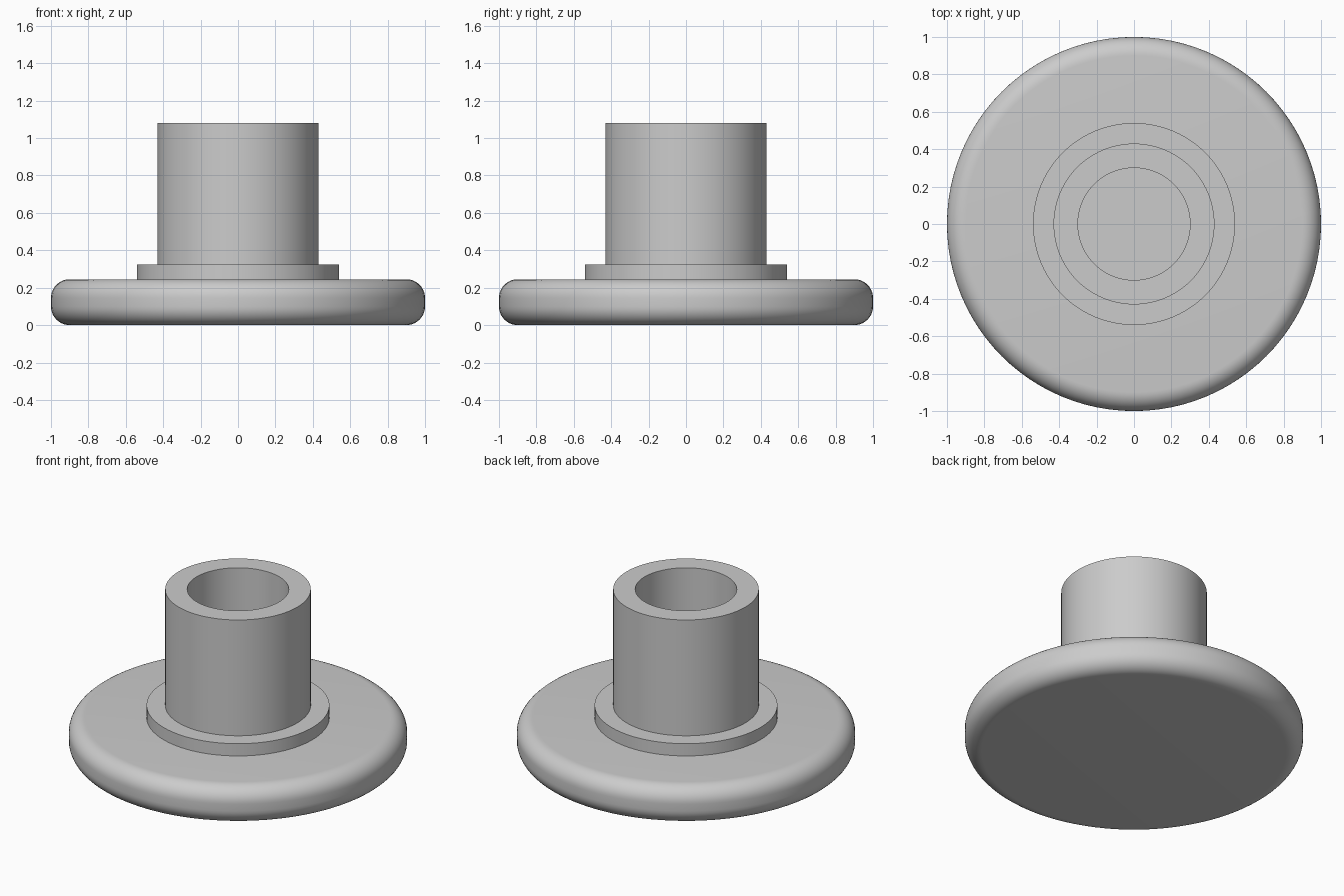
import bpy, bmesh, math

cube = bpy.data.objects.get("Cube")
if cube:
    bpy.data.objects.remove(cube, do_unlink=True)

SEGMENTS = 96
DISC_TOP, COLLAR_TOP, POST_TOP = 0.245, 0.325, 1.08
EDGE = 0.1

grey = bpy.data.materials.new("plain_grey")
grey.use_nodes = True
colour = (0.6, 0.6, 0.6, 1)
grey.diffuse_color = colour
grey.node_tree.nodes["Principled BSDF"].inputs["Base Color"].default_value = colour


def lathe(name, profile):
    """Revolve an (r, z) profile about the z axis."""
    bm = bmesh.new()
    verts = [bm.verts.new((r, 0, z)) for r, z in profile]
    edges = [bm.edges.new(pair) for pair in zip(verts, verts[1:])]
    bmesh.ops.spin(bm, geom=verts + edges, cent=(0, 0, 0), axis=(0, 0, 1),
                   angle=math.tau, steps=SEGMENTS, use_duplicate=False)
    bmesh.ops.remove_doubles(bm, verts=bm.verts, dist=1e-4)
    bmesh.ops.recalc_face_normals(bm, faces=bm.faces)
    mesh = bpy.data.meshes.new(name)
    bm.to_mesh(mesh)
    bm.free()
    mesh.materials.append(grey)
    obj = bpy.data.objects.new(name, mesh)
    bpy.context.collection.objects.link(obj)
    bpy.ops.object.select_all(action="DESELECT")
    obj.select_set(True)
    bpy.context.view_layer.objects.active = obj
    bpy.ops.object.shade_smooth_by_angle(angle=math.radians(30))
    return obj


def arc(r, z, start, steps=10):
    """Quarter circle of the rounded rim, starting at an angle in degrees."""
    angles = [math.radians(start + 90 * i / steps) for i in range(steps + 1)]
    return [(r + EDGE * math.cos(a), z + EDGE * math.sin(a)) for a in angles]


# Wide base disc with a rounded rim
rim = arc(1 - EDGE, EDGE, -90) + arc(1 - EDGE, DISC_TOP - EDGE, 0)
lathe("base_disc", [(0, 0)] + rim + [(0, DISC_TOP)])

# Low collar and the hollow post, with a blind bore down to the collar
lathe("collar", [(0, DISC_TOP), (0.54, DISC_TOP), (0.54, COLLAR_TOP), (0, COLLAR_TOP)])
lathe("hollow_post", [(0.3, COLLAR_TOP), (0.43, COLLAR_TOP), (0.43, POST_TOP),
                      (0.3, POST_TOP), (0.3, COLLAR_TOP)])
